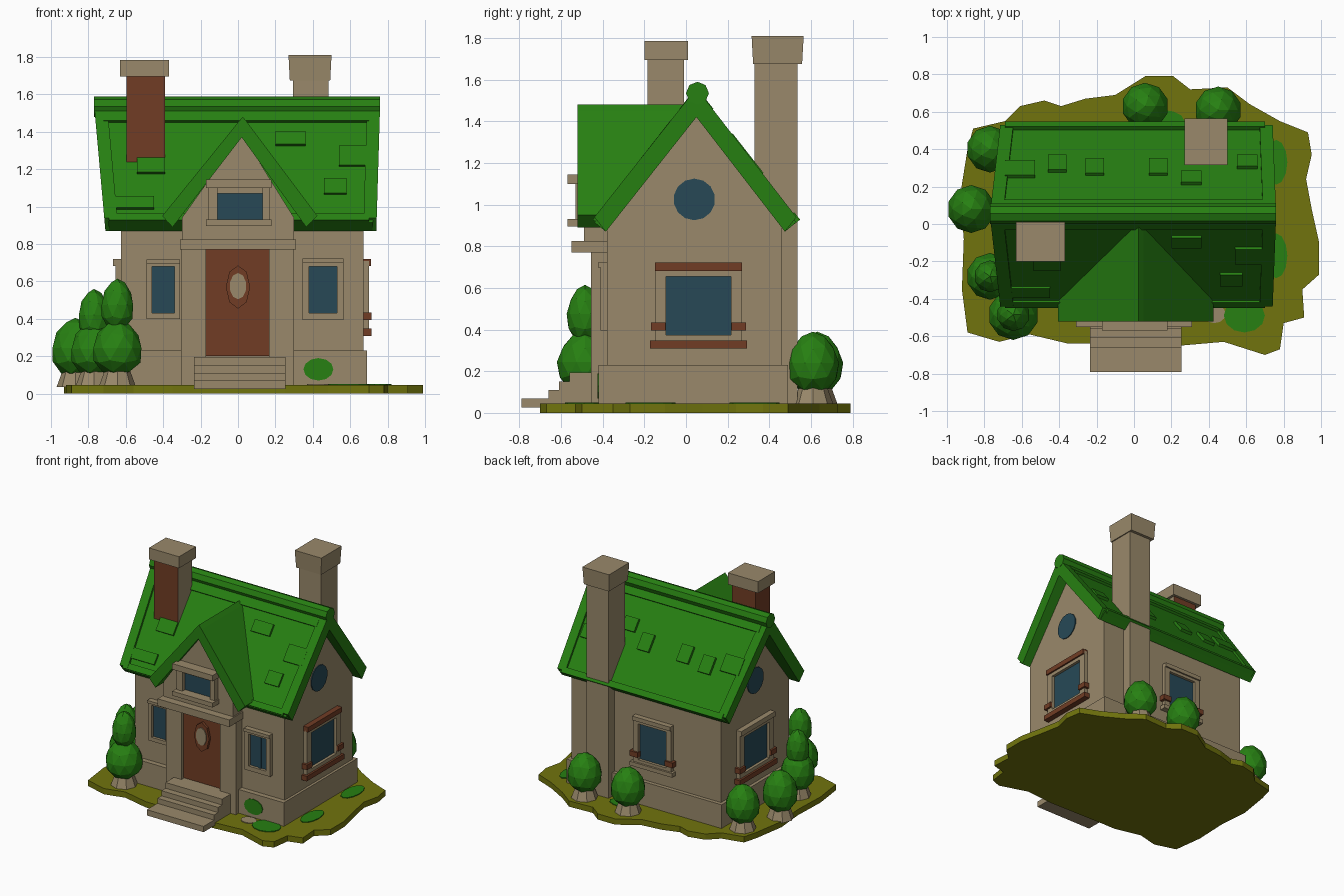
import bpy, bmesh, math
from mathutils import Matrix, Vector

if "Cube" in bpy.data.objects:
    bpy.data.objects.remove(bpy.data.objects["Cube"])

def material(name, rgb):
    m = bpy.data.materials.new(name)
    m.diffuse_color = (*rgb, 1)
    m.use_nodes = True
    m.node_tree.nodes["Principled BSDF"].inputs["Base Color"].default_value = m.diffuse_color
    return m

STONE = material("beige stone", (0.32, 0.25, 0.145))
GREEN = material("leaf green", (0.02, 0.215, 0.006))
BROWN = material("brown wood", (0.165, 0.046, 0.018))
BLUE = material("window blue", (0.02, 0.066, 0.094))
GRASS = material("olive grass", (0.165, 0.175, 0.004))
I = Matrix.Identity(4)

def finish(name, bm, *mats):
    bmesh.ops.recalc_face_normals(bm, faces=bm.faces)
    me = bpy.data.meshes.new(name)
    bm.to_mesh(me)
    bm.free()
    for m in mats:
        me.materials.append(m)
    ob = bpy.data.objects.new(name, me)
    bpy.context.collection.objects.link(ob)
    return ob

def boxes(name, mat, ranges, M=I):
    """Each range is x0, x1, y0, y1, z0, z1."""
    bm = bmesh.new()
    for a, b, c, d, e, f in ranges:
        T = Matrix.Translation(((a + b) / 2, (c + d) / 2, (e + f) / 2))
        bmesh.ops.create_cube(bm, size=1, matrix=M @ T @ Matrix.Diagonal((b - a, d - c, f - e, 1)))
    return finish(name, bm, mat)

def prism(name, mat, pts, axis, a, b):
    """Extrude a profile along an axis from a to b."""
    def place(p, t):
        return {'x': (t, *p), 'y': (p[0], t, p[1]), 'z': (*p, t)}[axis]
    bm = bmesh.new()
    f = bm.faces.new([bm.verts.new(place(p, a)) for p in pts])
    g = bmesh.ops.extrude_face_region(bm, geom=[f])
    shift = Vector(place((0, 0), b - a))
    bmesh.ops.translate(bm, vec=shift, verts=[v for v in g['geom'] if isinstance(v, bmesh.types.BMVert)])
    return finish(name, bm, mat)

def disc(name, mat, ru, rv, depth, M, sides=12):
    """Oval plate facing local -y."""
    bm = bmesh.new()
    bmesh.ops.create_cone(bm, cap_ends=True, segments=sides, radius1=1, radius2=1, depth=1,
                          matrix=M @ Matrix.Diagonal((ru, depth, rv, 1)) @ Matrix.Rotation(math.pi / 2, 4, 'X'))
    return finish(name, bm, mat)

def side(x, y, z, deg):
    return Matrix.Translation((x, y, z)) @ Matrix.Rotation(math.radians(deg), 4, 'Z')

# Ground
outline = [(0.06, 0.79), (0.21, 0.79), (0.3, 0.72), (0.5, 0.73), (0.62, 0.64), (0.78, 0.55), (0.93, 0.49),
           (0.95, 0.37), (0.92, 0.24), (0.95, 0.08), (0.99, -0.1), (0.99, -0.27), (0.9, -0.35), (0.91, -0.5),
           (0.8, -0.53), (0.78, -0.67), (0.7, -0.7), (0.48, -0.63), (0.25, -0.65), (-0.24, -0.64),
           (-0.35, -0.64), (-0.56, -0.59), (-0.72, -0.63), (-0.89, -0.58), (-0.92, -0.35), (-0.91, -0.08),
           (-0.93, 0.15), (-0.89, 0.4), (-0.86, 0.51), (-0.69, 0.55), (-0.61, 0.63), (-0.48, 0.66),
           (-0.39, 0.63), (-0.26, 0.67), (-0.1, 0.69)]
prism("ground", GRASS, outline, 'z', 0, 0.045)
flat = Matrix.Rotation(-math.pi / 2, 4, 'X')
for n, (x, y, ru, rv, mat) in enumerate([(0.59, -0.49, 0.11, 0.09, GREEN), (0.76, 0.33, 0.06, 0.12, GREEN),
                                         (0.76, -0.17, 0.06, 0.12, GREEN), (0.15, 0.55, 0.12, 0.06, GREEN),
                                         (0.43, -0.48, 0.06, 0.05, STONE)]):
    disc(f"ground_patch_{n}", mat, ru, rv, 0.008, Matrix.Translation((x, y, 0.047)) @ flat)

# House body
boxes("plinth", STONE, [(-0.65, 0.69, -0.42, 0.49, 0.03, 0.23)])
prism("walls", STONE, [(-0.38, 0.2), (0.46, 0.2), (0.46, 0.9), (0.05, 1.45), (-0.38, 0.9)], 'x', -0.625, 0.67)
disc("moss_on_plinth", GREEN, 0.08, 0.06, 0.008, side(0.43, -0.422, 0.13, 0))

# Main roof with verges, whose ends lean in toward the eaves
def chevron(o):
    return [(-0.44, 0.93 + o), (0.05, 1.55 + o), (0.53, 0.93 + o), (0.475, 0.87), (0.05, 1.42), (-0.385, 0.87)]

roof = [prism("main_roof", GREEN, chevron(-0.015), 'x', -0.75, 0.74),
        prism("verge_left", GREEN, chevron(0.01), 'x', -0.77, -0.70),
        prism("verge_right", GREEN, chevron(0.01), 'x', 0.69, 0.76)]
for ob in roof:
    for v in ob.data.vertices:
        v.co.x += (1.55 - v.co.z) * (0.09 if v.co.x < 0 else -0.03)
bm = bmesh.new()
bmesh.ops.create_cone(bm, cap_ends=True, segments=8, radius1=0.055, radius2=0.055, depth=1.53,
                      matrix=Matrix.Translation((-0.005, 0.055, 1.535)) @ Matrix.Rotation(math.pi / 2, 4, 'Y'))
finish("ridge_log", bm, GREEN)

# Roof tiles: x range and distance down the slope
pitch = math.atan2(0.62, 0.485)
front = Matrix.Translation((0, 0.05, 1.535)) @ Matrix.Rotation(pitch, 4, 'X')
back = Matrix.Translation((0, 0.05, 1.535)) @ Matrix.Rotation(-pitch, 4, 'X')
boxes("front_tiles", GREEN, [(a, b, -t1, -t0, -0.02, 0.018) for a, b, t0, t1 in [
    (-0.72, 0.7, 0, 0.11), (0.54, 0.7, 0.28, 0.41), (0.46, 0.58, 0.5, 0.6), (-0.66, -0.45, 0.62, 0.7),
    (-0.54, -0.39, 0.36, 0.46), (0.2, 0.36, 0.18, 0.27), (-0.69, 0.7, 0.74, 0.785)]], front)
boxes("back_tiles", GREEN, [(a, b, t0, t1, -0.02, 0.018) for a, b, t0, t1 in [
    (-0.72, 0.7, 0, 0.11), (-0.69, -0.53, 0.32, 0.45), (-0.46, -0.36, 0.37, 0.5), (-0.26, -0.16, 0.34, 0.47),
    (0.08, 0.18, 0.34, 0.47), (0.25, 0.36, 0.26, 0.36), (0.55, 0.66, 0.4, 0.5), (-0.69, 0.7, 0.74, 0.785)]], back)

# Porch gable
prism("porch_roof", GREEN, [(-0.405, 0.95), (0.0, 1.45), (0.025, 1.48), (0.05, 1.45), (0.425, 0.95),
                            (0.365, 0.89), (0.02, 1.37), (-0.35, 0.89)], 'y', -0.52, 0.02)
prism("porch_gable", STONE, [(-0.3, 0.77), (0.3, 0.77), (0.3, 0.94), (0.02, 1.39), (-0.3, 0.94)], 'y', -0.49, -0.2)
boxes("porch_frame", STONE, [(-0.305, -0.17, -0.455, -0.36, 0.04, 0.78), (0.165, 0.3, -0.455, -0.36, 0.04, 0.78),
                             (-0.31, 0.31, -0.55, -0.36, 0.77, 0.825)])
boxes("porch_window_frame", STONE, [(-0.16, -0.11, -0.53, -0.48, 0.9, 1.12), (0.13, 0.17, -0.53, -0.48, 0.9, 1.12),
                                    (-0.17, 0.18, -0.57, -0.48, 1.1, 1.145), (-0.17, 0.18, -0.57, -0.48, 0.895, 0.93),
                                    (-0.12, 0.14, -0.52, -0.48, 1.07, 1.11)])
boxes("porch_window_glass", BLUE, [(-0.11, 0.13, -0.497, -0.489, 0.92, 1.08)])

# Door
boxes("door", BROWN, [(-0.17, 0.165, -0.43, -0.37, 0.2, 0.77)])
disc("door_window_rim", BROWN, 0.065, 0.115, 0.03, side(0, -0.435, 0.57, 0), 8)
disc("door_window", STONE, 0.045, 0.07, 0.008, side(0, -0.452, 0.575, 0), 10)

# Front steps
boxes("steps", STONE, [(-0.235, 0.255, y, -0.38, z - 0.045, z) for y, z in
                       [(-0.79, 0.07), (-0.66, 0.11), (-0.61, 0.15), (-0.56, 0.195)]])

# Wall windows: w, h are the glass size, local -y points out of the wall
def window(name, M, w, h, rim, sill_mat, rail=False, head_mat=STONE):
    a, b = w / 2, h / 2
    boxes(name + "_glass", BLUE, [(-a, a, -0.008, 0.001, -b, b)], M)
    boxes(name + "_frame", STONE, [(-a - rim, -a, -0.03, 0, -b - rim, b + rim), (a, a + rim, -0.03, 0, -b - rim, b + rim),
                                   (-a, a, -0.03, 0, b, b + rim), (-a, a, -0.03, 0, -b - rim, -b)], M)
    boxes(name + "_head", head_mat, [(-a - rim, a + rim, -0.042, 0, b + rim * 0.5, b + rim * 1.2)], M)
    if sill_mat:
        boxes(name + "_sill", sill_mat, [(-a - rim * 1.4, a + rim * 1.4, -0.045, 0, -b - rim * 1.2, -b - rim * 0.5)], M)
    if rail:
        boxes(name + "_rail", BROWN, [(s * (a + rim * 0.7) - 0.035, s * (a + rim * 0.7) + 0.035, -0.045, 0,
                                       -b + 0.02, -b + 0.06) for s in (-1, 1)], M)

window("front_window_left", side(-0.4, -0.38, 0.555, 0), 0.12, 0.25, 0.03, None)
window("front_window_right", side(0.455, -0.38, 0.555, 0), 0.15, 0.25, 0.035, None)
boxes("front_window_bar", BLUE, [(0.455, 0.475, -0.395, -0.38, 0.43, 0.68)])
window("right_window", side(0.67, 0.06, 0.515, 90), 0.31, 0.28, 0.055, BROWN, True, BROWN)
window("left_window", side(-0.625, 0.06, 0.515, -90), 0.31, 0.28, 0.055, BROWN, True)
window("back_window", side(-0.05, 0.46, 0.53, 180), 0.24, 0.28, 0.045, STONE, True)
for name, x, deg in (("right", 0.672, 90), ("left", -0.627, -90)):
    disc(name + "_round_window", BLUE, 0.1, 0.1, 0.009, side(x, 0.04, 1.025, deg), 14)

# Chimneys
shaft = boxes("left_chimney", BROWN, [(-0.595, -0.39, -0.185, -0.01, 1.1, 1.7)])
shaft.data.materials.append(STONE)
for p in shaft.data.polygons:
    if p.normal.x > 0.9:
        p.material_index = 1
boxes("left_chimney_cap", STONE, [(-0.63, -0.37, -0.2, 0.01, 1.695, 1.785)])
boxes("right_chimney", STONE, [(0.295, 0.485, 0.33, 0.535, 0.03, 1.7)])
cap = boxes("right_chimney_cap", STONE, [(0.27, 0.5, 0.315, 0.565, 1.675, 1.81)])
for v in cap.data.vertices:
    if v.co.z < 1.7:
        v.co.x = 0.385 + (v.co.x - 0.385) * 0.94
        v.co.y = 0.438 + (v.co.y - 0.438) * 0.94

# Bushes: one or two egg-shaped tiers (radius, half height, centre height) on a stone foot
def bush(name, x, y, tiers):
    bm = bmesh.new()
    for r, h, z in tiers:
        vs = bmesh.ops.create_icosphere(bm, subdivisions=2, radius=1)['verts']
        for v in vs:
            k = r * (1 - 0.15 * v.co.z)
            v.co = Vector((x + v.co.x * k, y + v.co.y * k, z + v.co.z * h))
    finish(name, bm, GREEN)
    bm = bmesh.new()
    bmesh.ops.create_cone(bm, cap_ends=True, segments=8, radius1=0.1, radius2=0.06, depth=0.11,
                          matrix=Matrix.Translation((x, y, 0.09)))
    finish(name + "_foot", bm, STONE)

low = (0.125, 0.15, 0.24)
bush("back_bush_right", 0.45, 0.61, [low])
bush("back_bush_middle", 0.06, 0.63, [low])
bush("left_bush_back", -0.77, 0.4, [low])
bush("left_bush_middle", -0.87, 0.08, [(0.128, 0.16, 0.245)])
bush("left_bush_tall", -0.77, -0.28, [low, (0.085, 0.14, 0.42)])
bush("front_bush_tall", -0.645, -0.485, [(0.135, 0.15, 0.245), (0.088, 0.14, 0.475)])
